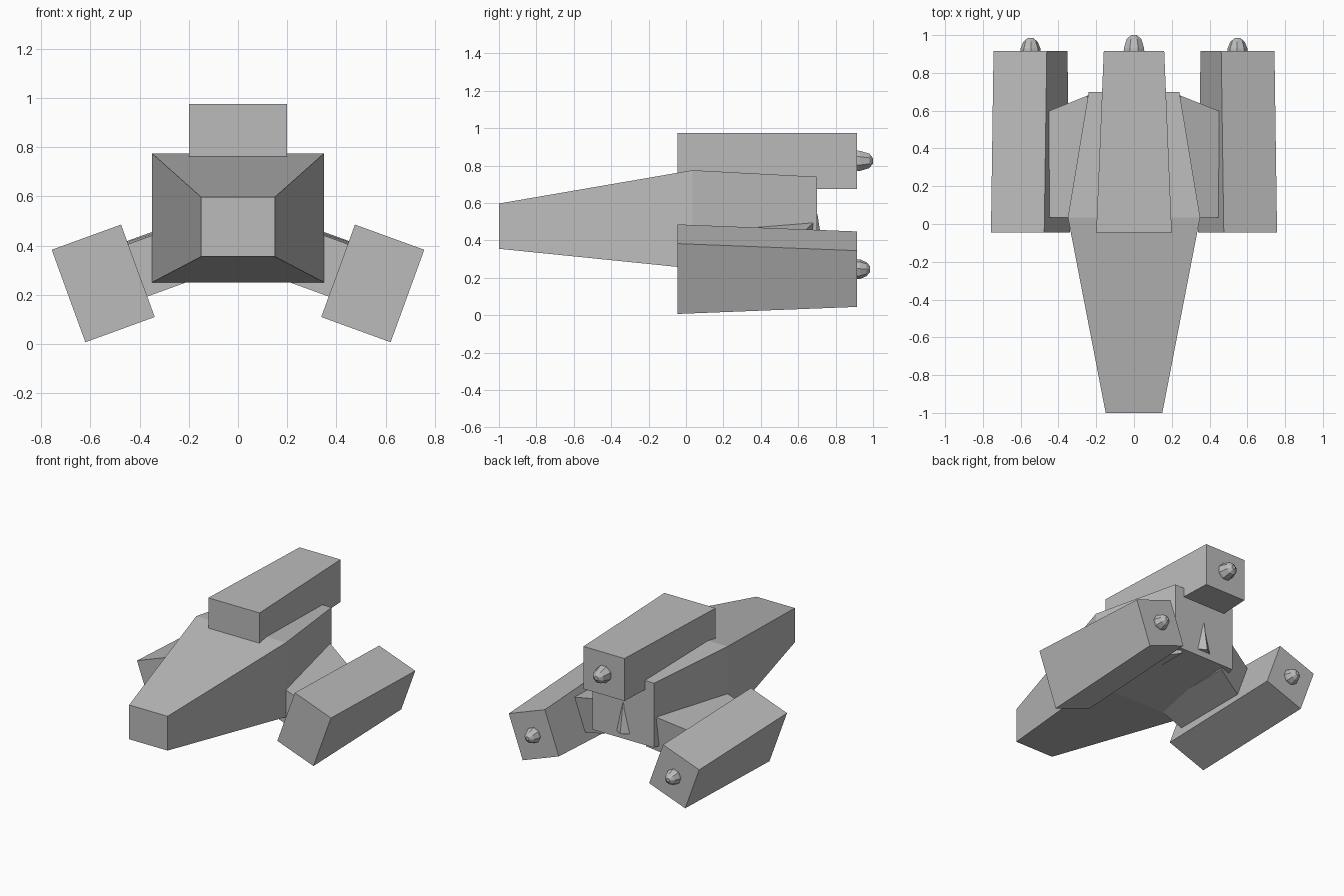
import bpy, bmesh
from math import radians, cos, sin, pi
from mathutils import Matrix, Vector

cube = bpy.data.objects.get("Cube")
if cube:
    bpy.data.objects.remove(cube, do_unlink=True)

GREY = (0.5, 0.5, 0.5, 1)
mat = bpy.data.materials.new("plain grey")
mat.use_nodes = True
mat.diffuse_color = GREY
mat.node_tree.nodes["Principled BSDF"].inputs["Base Color"].default_value = GREY


def rect(y, half_width, low, high):
    """Upright rectangular section at depth y."""
    return [(-half_width, y, low), (half_width, y, low),
            (half_width, y, high), (-half_width, y, high)]


def ring(y, radius, sides=8):
    """Round section at depth y."""
    return [(radius * cos(2 * pi * (i + 0.5) / sides), y,
             radius * sin(2 * pi * (i + 0.5) / sides)) for i in range(sides)]


def loft(name, sections, matrix=Matrix()):
    """Join matching sections into one closed flat-shaded solid."""
    bm = bmesh.new()
    loops = [[bm.verts.new(matrix @ Vector(p)) for p in s] for s in sections]
    n = len(loops[0])
    for a, b in zip(loops, loops[1:]):
        for i in range(n):
            j = (i + 1) % n
            bm.faces.new((a[i], a[j], b[j], b[i]))
    bm.faces.new(loops[0])
    bm.faces.new(loops[-1])
    bmesh.ops.recalc_face_normals(bm, faces=bm.faces)
    mesh = bpy.data.meshes.new(name)
    bm.to_mesh(mesh)
    bm.free()
    mesh.materials.append(mat)
    obj = bpy.data.objects.new(name, mesh)
    bpy.context.collection.objects.link(obj)
    return obj


# Hull: narrow nose, widest amidships, slightly narrower stern
loft("hull", [rect(-1, 0.15, 0.355, 0.597),
              rect(0.035, 0.35, 0.25, 0.775),
              rect(0.70, 0.24, 0.285, 0.74)])

# Three engine pods, each turned so its local up points away from the hull
for side, x, z, angle, tip in (("top", 0, 0.825, 0, 1.0),
                               ("left", 0.548, 0.246, 110, 0.985),
                               ("right", -0.548, 0.246, -110, 0.985)):
    place = Matrix.Translation((x, 0, z)) @ Matrix.Rotation(radians(angle), 4, 'Y')
    loft(side + "_engine_pod", [rect(-0.045, 0.2, -0.15, 0.15),
                                rect(0.915, 0.16, -0.15, 0.15)], place)
    size = 1 if side == "top" else 0.9
    loft(side + "_nozzle", [ring(0.90, 0.06 * size),
                            ring(0.93, 0.058 * size),
                            ring(tip - 0.02, 0.042 * size),
                            ring(tip, 0.015 * size)], place)

# Struts between the hull and the lower pods
for side, sign in (("left", 1), ("right", -1)):
    place = (Matrix.Translation((sign * 0.41, 0, 0.30))
             @ Matrix.Rotation(radians(sign * 20), 4, 'Y'))
    sections = []
    for reach, back in ((-0.22, 0.68), (0.06, 0.575)):
        sections.append([(sign * reach, 0.035, -0.115), (sign * reach, 0.035, 0.112),
                         (sign * reach, back, 0.125), (sign * reach, back, -0.115)])
    loft(side + "_strut", sections, place)

# Small wedge fin on the stern
loft("stern_fin", [[(-0.065, 0.69, 0.33), (0.065, 0.69, 0.33), (0, 0.735, 0.33)],
                   [(-0.01, 0.69, 0.54), (0.01, 0.69, 0.54), (0, 0.703, 0.54)]])
